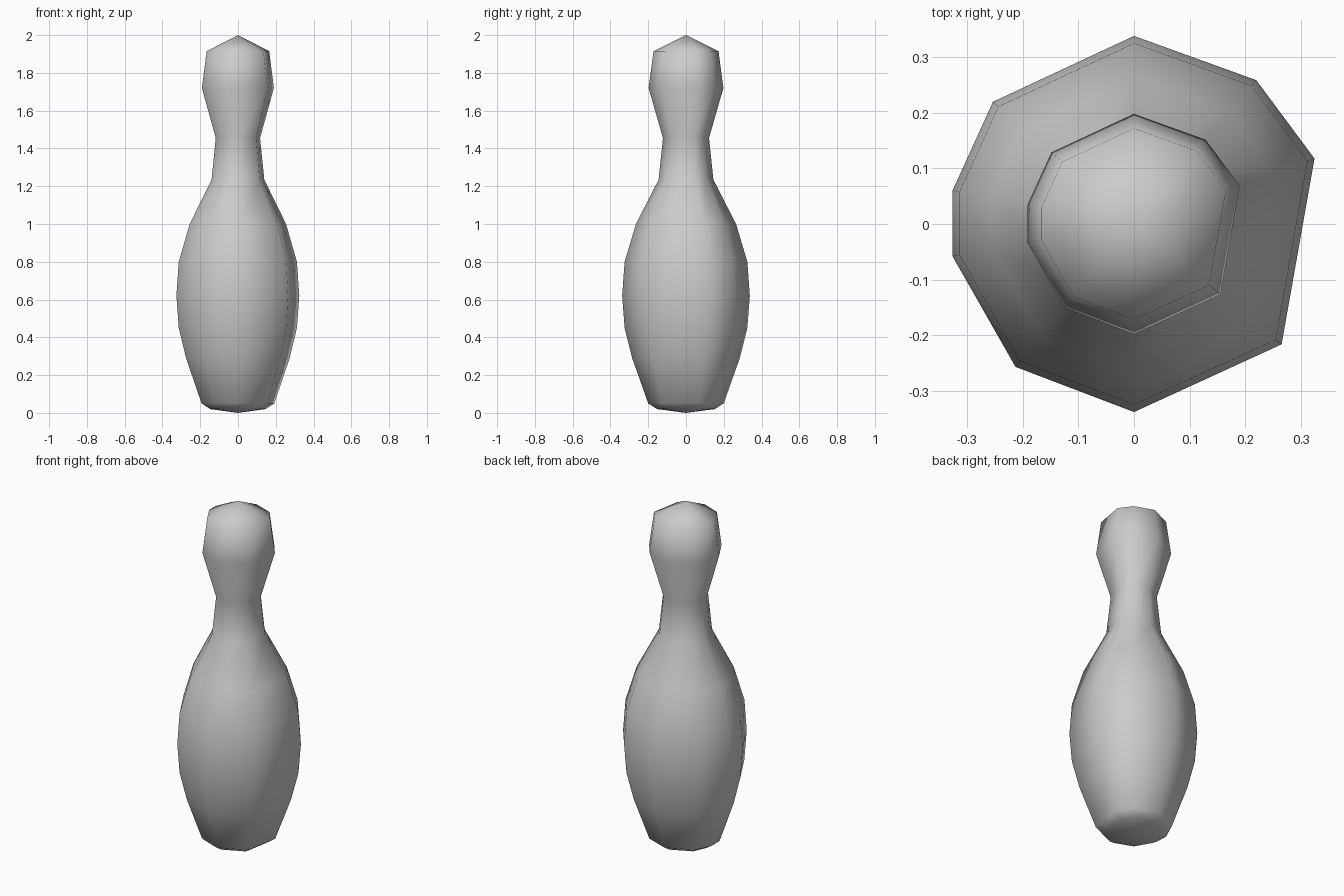
import bpy, bmesh, math

if "Cube" in bpy.data.objects:
    bpy.data.objects.remove(bpy.data.objects["Cube"])

# Uneven nine-sided cross-section, at unit radius
section = [(0, 1), (0.65, 0.765), (0.96, 0.348), (0.785, -0.64), (0, -1),
           (-0.63, -0.76), (-0.965, -0.172), (-0.965, 0.178), (-0.75, 0.65)]
section.reverse()  # counter-clockwise

# Profile: radius, height
profile = [(0.153, 0.02), (0.2, 0.05), (0.285, 0.29), (0.325, 0.45),
           (0.338, 0.62), (0.325, 0.8), (0.265, 1.0), (0.145, 1.235),
           (0.122, 1.455), (0.198, 1.72), (0.172, 1.915)]

# Pin body: rings joined by quads, closed by shallow cones
bm = bmesh.new()
rings = [[bm.verts.new((x * r, y * r, z)) for x, y in section] for r, z in profile]
n = len(section)
for low, high in zip(rings, rings[1:]):
    for i in range(n):
        j = (i + 1) % n
        bm.faces.new((low[i], low[j], high[j], high[i]))
foot = bm.verts.new((0, 0, 0))
crown = bm.verts.new((0, 0, 2))
for i in range(n):
    j = (i + 1) % n
    bm.faces.new((foot, rings[0][j], rings[0][i]))
    bm.faces.new((crown, rings[-1][i], rings[-1][j]))
bmesh.ops.recalc_face_normals(bm, faces=bm.faces[:])

mesh = bpy.data.meshes.new("bowling_pin")
bm.to_mesh(mesh)
bm.free()
pin = bpy.data.objects.new("bowling_pin", mesh)
bpy.context.collection.objects.link(pin)
bpy.context.view_layer.objects.active = pin
pin.select_set(True)
bpy.ops.object.shade_smooth_by_angle(angle=math.radians(62))
